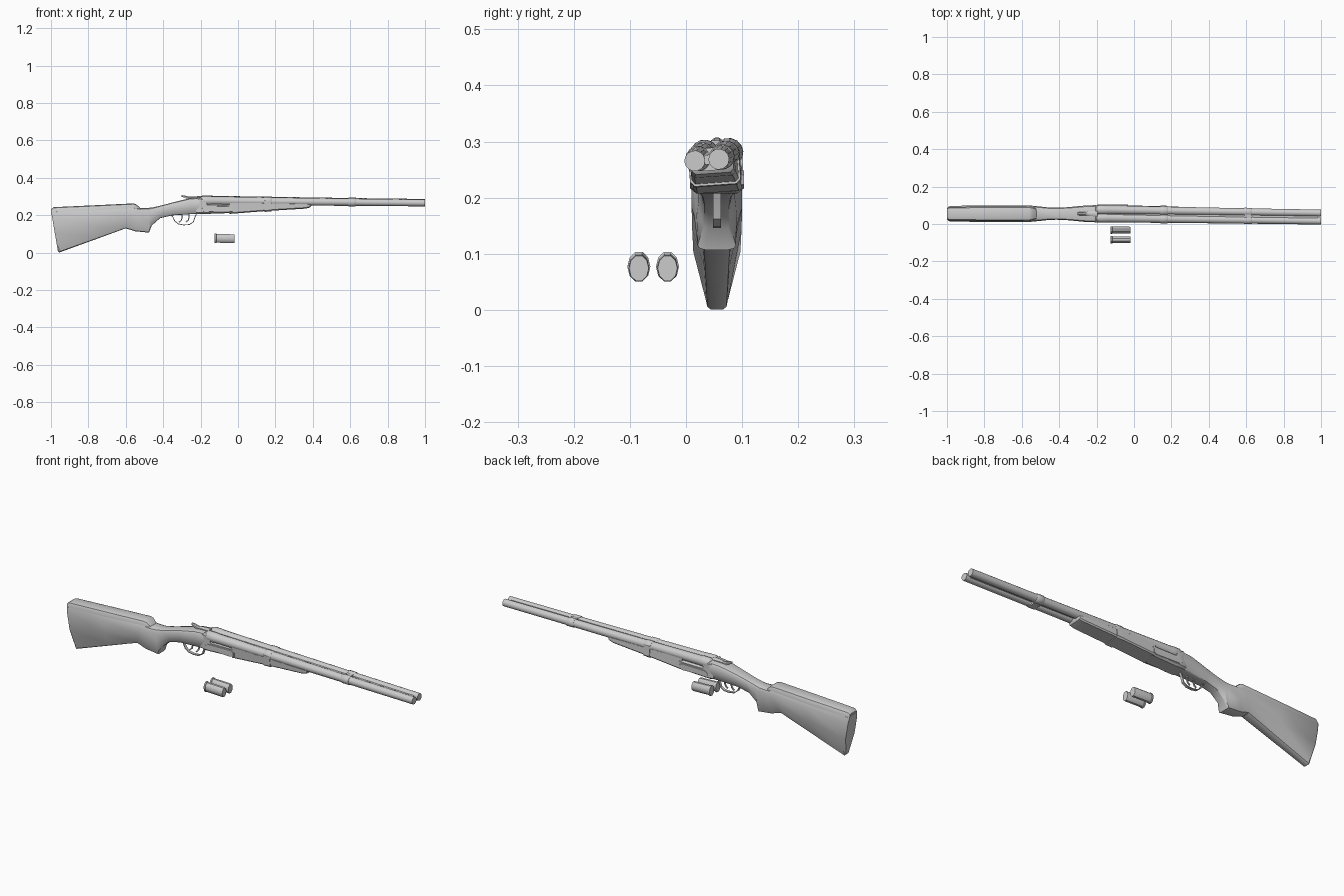
import bpy, bmesh, math
from mathutils import Vector

if "Cube" in bpy.data.objects:
    bpy.data.objects.remove(bpy.data.objects["Cube"])

YC = 0.055  # centre line of stock and receiver


def loft(name, rings, angle=35):
    """Skin a series of equal-sized rings and cap both ends."""
    bm = bmesh.new()
    rows = [[bm.verts.new(p) for p in r] for r in rings]
    n = len(rows[0])
    for a, b in zip(rows, rows[1:]):
        for i in range(n):
            j = (i + 1) % n
            bm.faces.new((a[i], a[j], b[j], b[i]))
    bm.faces.new(rows[0])
    bm.faces.new(rows[-1])
    bmesh.ops.recalc_face_normals(bm, faces=bm.faces[:])
    me = bpy.data.meshes.new(name)
    bm.to_mesh(me)
    bm.free()
    ob = bpy.data.objects.new(name, me)
    bpy.context.collection.objects.link(ob)
    bpy.ops.object.select_all(action='DESELECT')
    ob.select_set(True)
    bpy.context.view_layer.objects.active = ob
    bpy.ops.object.shade_smooth_by_angle(angle=math.radians(angle))
    return ob


def mirror_half(half):
    return half + [(-y, v) for y, v in reversed(half)]


def stock_ring(xb, zb, xt, zt, wb, wm):
    """Tapered, round-topped wood section running from its bottom to top point."""
    half = [(wb * .6, 0), (wb * .9, .02), (wb, .06), (wm, .45), (wm, .84), (wm * .86, .95), (wm * .5, 1)]
    return [(xb + (xt - xb) * v, YC + y, zb + (zt - zb) * v) for y, v in mirror_half(half)]


def strip(name, path, width, thick, y=YC):
    """Flat strap following an x-z path."""
    rings = []
    for i, (x, z) in enumerate(path):
        a, b = path[max(i - 1, 0)], path[min(i + 1, len(path) - 1)]
        t = Vector((b[0] - a[0], b[1] - a[1])).normalized() * thick
        nx, nz = -t.y, t.x
        rings.append([(x + nx, y - width, z + nz), (x + nx, y + width, z + nz),
                      (x - nx, y + width, z - nz), (x - nx, y - width, z - nz)])
    return loft(name, rings)


ROLL = math.radians(4)


def barrel_pt(x, dy, dz):
    """Barrel group frame: slightly yawed, drooped and rolled."""
    c, s = math.cos(ROLL), math.sin(ROLL)
    return (x, YC - .015 * (x + .2) + dy * c - dz * s, .279 - .010 * (x + .2) + dy * s + dz * c)


def tube(name, stations, dy, sides=14):
    """Round part in the barrel frame; stations are (x, radius)."""
    rings = []
    for x, r in stations:
        rings.append([barrel_pt(x, dy + r * math.cos(2 * math.pi * k / sides),
                                r * math.sin(2 * math.pi * k / sides)) for k in range(sides)])
    return loft(name, rings)


def bar(name, stations, bev=.004):
    """Chamfered bar in the barrel frame; stations are (x, half width, bottom, top)."""
    rings = []
    for x, w, b, t in stations:
        half = [(w - bev * 2, b), (w, b + bev * 2), (w, t - bev), (w - bev, t)]
        rings.append([barrel_pt(x, y, z) for y, z in mirror_half(half)])
    return loft(name, rings)


# Butt stock with pistol grip and wrist
loft("stock", [stock_ring(*s) for s in [
    (-.963, .008, -1.0, .224, .014, .036),
    (-.955, .001, -.988, .229, .019, .042),
    (-.77, .068, -.77, .237, .023, .044),
    (-.60, .130, -.56, .245, .027, .045),
    (-.55, .114, -.525, .238, .030, .041),
    (-.476, .107, -.48, .239, .034, .036),
    (-.461, .145, -.455, .242, .024, .033),
    (-.417, .184, -.41, .252, .024, .032),
    (-.353, .199, -.35, .268, .027, .035),
    (-.25, .206, -.26, .290, .034, .044),
    (-.20, .208, -.20, .295, .038, .046)]])

# Raised comb along the top of the stock
comb = []
for x, zb, zt, w in [(-.999, .205, .233, .031), (-.985, .205, .243, .036), (-.77, .212, .253, .039),
                     (-.56, .222, .263, .039), (-.545, .222, .259, .036), (-.522, .222, .238, .028)]:
    h = zt - zb
    half = [(w, zb), (w, zb + .6 * h), (w * .85, zt - .1 * h), (w * .5, zt)]
    comb.append([(x, YC + y, z) for y, z in mirror_half(half)])
loft("comb", comb)

# Receiver block and side plates
rec = []
for x, w, b, t in [(-.225, .040, .208, .285), (-.205, .046, .207, .297), (-.17, .046, .207, .285),
                   (-.165, .045, .207, .262), (-.03, .044, .212, .262)]:
    half = [(w - .010, b), (w, b + .008), (w, t - .008), (w - .01, t)]
    rec.append([(x, YC + y, z) for y, z in mirror_half(half)])
loft("receiver", rec)
for side, tag in ((-1, "left"), (1, "right")):
    plate = []
    for x, b, t in [(-.195, .226, .236), (-.18, .218, .248), (-.05, .214, .250), (-.033, .222, .242)]:
        plate.append([(x, YC + side * y, z) for y, z in
                      ((.040, b), (.048, b + .002), (.048, t - .002), (.040, t))])
    loft("side_plate_" + tag, plate)

# Barrels with rounded breech ends
for dy, tag in ((-.0215, "left"), (.0215, "right")):
    tube("barrel_" + tag, [(-.207, .012), (-.200, .021), (-.187, .026), (-.15, .026), (-.14, .0245),
                           (.16, .022), (.61, .0195), (1.0, .0185)], dy)
    for x, r in ((.16, .0245), (.61, .0225)):
        tube(f"band_{tag}_{x}", [(x - .021, r - .002), (x - .018, r), (x + .018, r), (x + .021, r - .002)], dy)

# Ribs and band bridges between the barrels
bar("rib", [(-.19, .008, -.010, .014), (1.0 - .02, .007, -.008, .009)], .001)
bar("front_band_bridge", [(.592, .020, -.0225, .018), (.628, .020, -.0225, .018)], .002)
bar("rear_band", [(.142, .046, -.055, .010), (.178, .045, -.053, .010)])

# Fore-end wood
bar("fore_end", [(-.045, .043, -.068, -.005), (.16, .042, -.050, -.006),
                 (.36, .040, -.036, -.008), (.385, .037, -.030, -.010), (.392, .030, -.022, -.012)], .003)

# Top lever
lever = []
for x, z, w, h in [(-.302, .303, .006, .004), (-.288, .300, .010, .006), (-.262, .290, .009, .009),
                   (-.235, .294, .012, .007), (-.195, .296, .016, .006)]:
    lever.append([(x, YC + y, z + k) for y, k in ((-w, -h), (w, -h), (w, h * .4), (w * .5, h), (-w * .5, h), (-w, h * .4))])
loft("top_lever", lever)

# Trigger guard and two triggers
strip("trigger_guard", [(-.36, .203), (-.349, .192), (-.338, .169), (-.318, .153), (-.29, .148),
                        (-.26, .150), (-.239, .163), (-.232, .185), (-.222, .208)], .007, .0022)
for k, x in enumerate((-.305, -.268)):
    strip(f"trigger_{k + 1}", [(x + .006, .212), (x + .007, .19), (x + .002, .174), (x - .010, .163)], .003, .003)

# Two loose shells with rims
for k, y in enumerate((-.033, -.084)):
    rings = []
    for x, f in [(-.125, .97), (-.123, 1.0), (-.117, 1.0), (-.116, .9), (-.024, .9), (-.02, .85)]:
        zc = .077 - .03 * (x + .12)
        rings.append([(x, y + .0205 * f * math.cos(math.pi * a / 5), zc + .0275 * f * math.sin(math.pi * a / 5))
                      for a in range(10)])
    loft(f"shell_{k + 1}", rings, 40)
